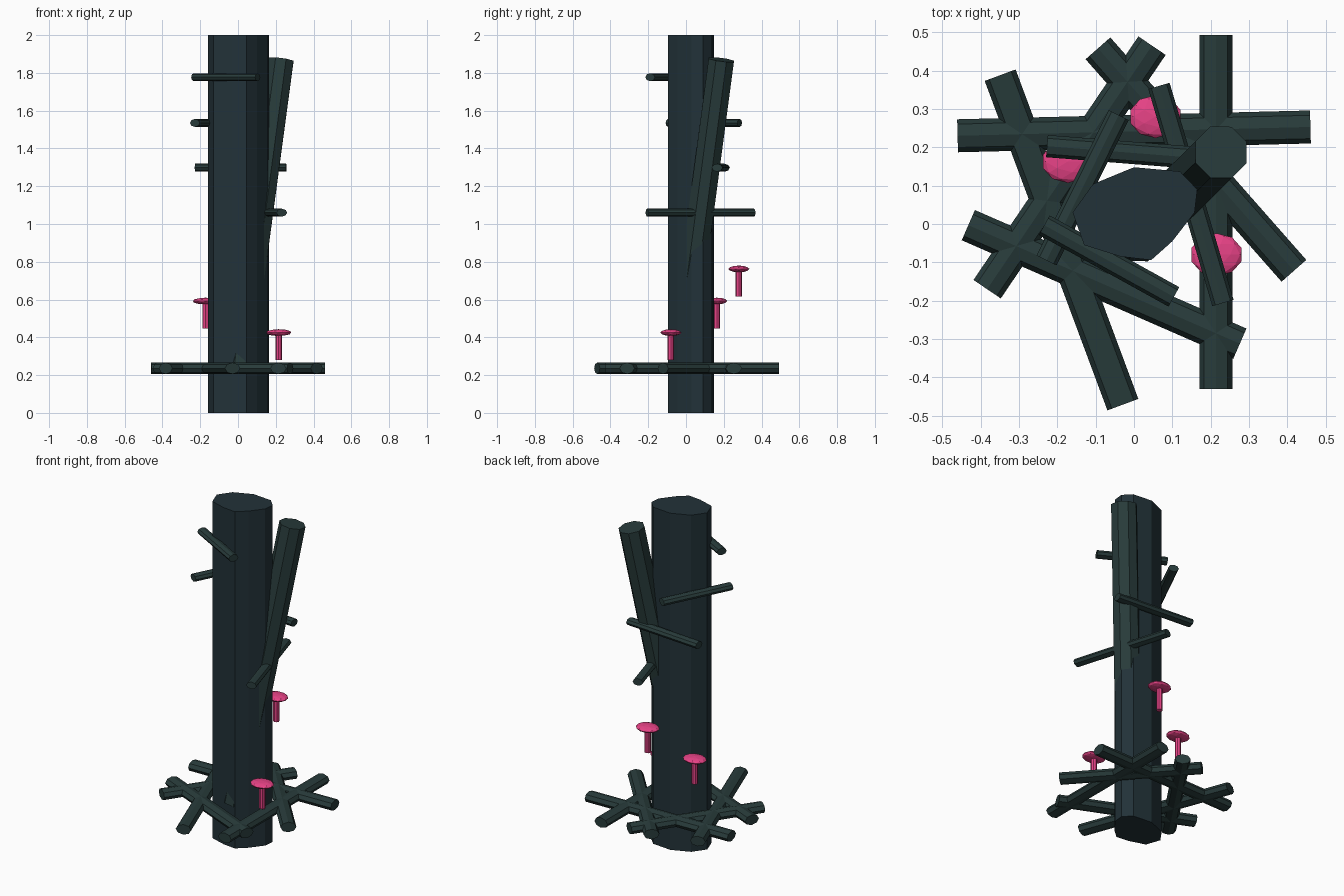
import bpy, bmesh, math
from mathutils import Vector

if "Cube" in bpy.data.objects:
    bpy.data.objects.remove(bpy.data.objects["Cube"])


def material(name, color):
    m = bpy.data.materials.new(name)
    m.diffuse_color = (*color, 1)
    m.use_nodes = True
    m.node_tree.nodes["Principled BSDF"].inputs["Base Color"].default_value = m.diffuse_color
    return m


TRUNK = material("dark_bark", (0.016, 0.032, 0.040))
BARK = material("bark", (0.021, 0.044, 0.043))
PINK = material("pink", (0.80, 0.055, 0.24))


def loft(name, rings, mat):
    """Closed flat-faced tube between cross-section rings."""
    bm = bmesh.new()
    loops = [[bm.verts.new(p) for p in r] for r in rings]
    n = len(loops[0])
    for a, b in zip(loops, loops[1:]):
        for i in range(n):
            j = (i + 1) % n
            bm.faces.new((a[i], a[j], b[j], b[i]))
    bm.faces.new(loops[0][::-1])
    bm.faces.new(loops[-1])
    bmesh.ops.recalc_face_normals(bm, faces=bm.faces)
    me = bpy.data.meshes.new(name)
    bm.to_mesh(me)
    bm.free()
    me.materials.append(mat)
    ob = bpy.data.objects.new(name, me)
    bpy.context.collection.objects.link(ob)
    return ob


def stick(name, p, q, w, h, mat, sides=8, phase=0.0):
    """Straight stick with an elliptical polygon section, w sideways and h upward."""
    p, q = Vector(p), Vector(q)
    d = (q - p).normalized()
    side = d.cross(Vector((0, 0, 1)))
    side = side.normalized() if side.length > 1e-4 else Vector((1, 0, 0))
    up = side.cross(d)
    angles = [2 * math.pi * (i + phase) / sides for i in range(sides)]
    offs = [side * w * math.cos(a) + up * h * math.sin(a) for a in angles]
    return loft(name, [[e + o for o in offs] for e in (p, q)], mat)


# Trunk: slightly irregular flattened prism
section = [(0, .148), (.12, .137), (.165, .09), (.158, .03), (.10, -.045),
           (.045, -.094), (-.035, -.085), (-.13, -.055), (-.16, .03), (-.107, .104)]
loft("trunk", [[(x, y, z) for x, y in section] for z in (0, 2)], TRUNK)

# Leaning second stem, rising out through the trunk
stick("leaning_stem", (.008, -.030, .24), (.227, .187, 1.87), .073, .073, BARK, 8, .5)

# Ring of crossed sticks near the base
base = [((-.46, .230), (.46, .253)), ((.047, .465), (-.383, -.17)),
        ((-.094, .458), (.417, -.122)), ((-.349, .388), (-.029, -.471)),
        ((-.432, -.003), (.276, -.312)), ((.2135, .493), (.2135, -.43))]
for i, (a, b) in enumerate(base):
    stick(f"base_stick_{i + 1}", (*a, .236), (*b, .236), .043, .030, BARK)

# Twigs sticking out higher up
twigs = [((-.234, -.003), (.104, -.19), 1.777), ((-.04, .284), (-.228, -.095), 1.535),
         ((-.227, .203), (.255, .165), 1.298), ((.065, .36), (.232, -.206), 1.06)]
for i, (a, b, z) in enumerate(twigs):
    stick(f"twig_{i + 1}", (*a, z), (*b, z), .029, .021, BARK)

# Mushrooms: thin stem with a flat faceted cap
for i, (x, y, z) in enumerate([(.215, -.08, .28), (-.172, .163, .447), (.056, .28, .617)]):
    stick(f"mushroom_stem_{i + 1}", (x, y, z), (x, y, z + .145), .017, .017, PINK)
    bpy.ops.mesh.primitive_ico_sphere_add(subdivisions=2, radius=1, location=(x, y, z + .145))
    cap = bpy.context.object
    cap.name = f"mushroom_cap_{i + 1}"
    cap.scale = (.069, .056, .018)
    cap.data.materials.append(PINK)
